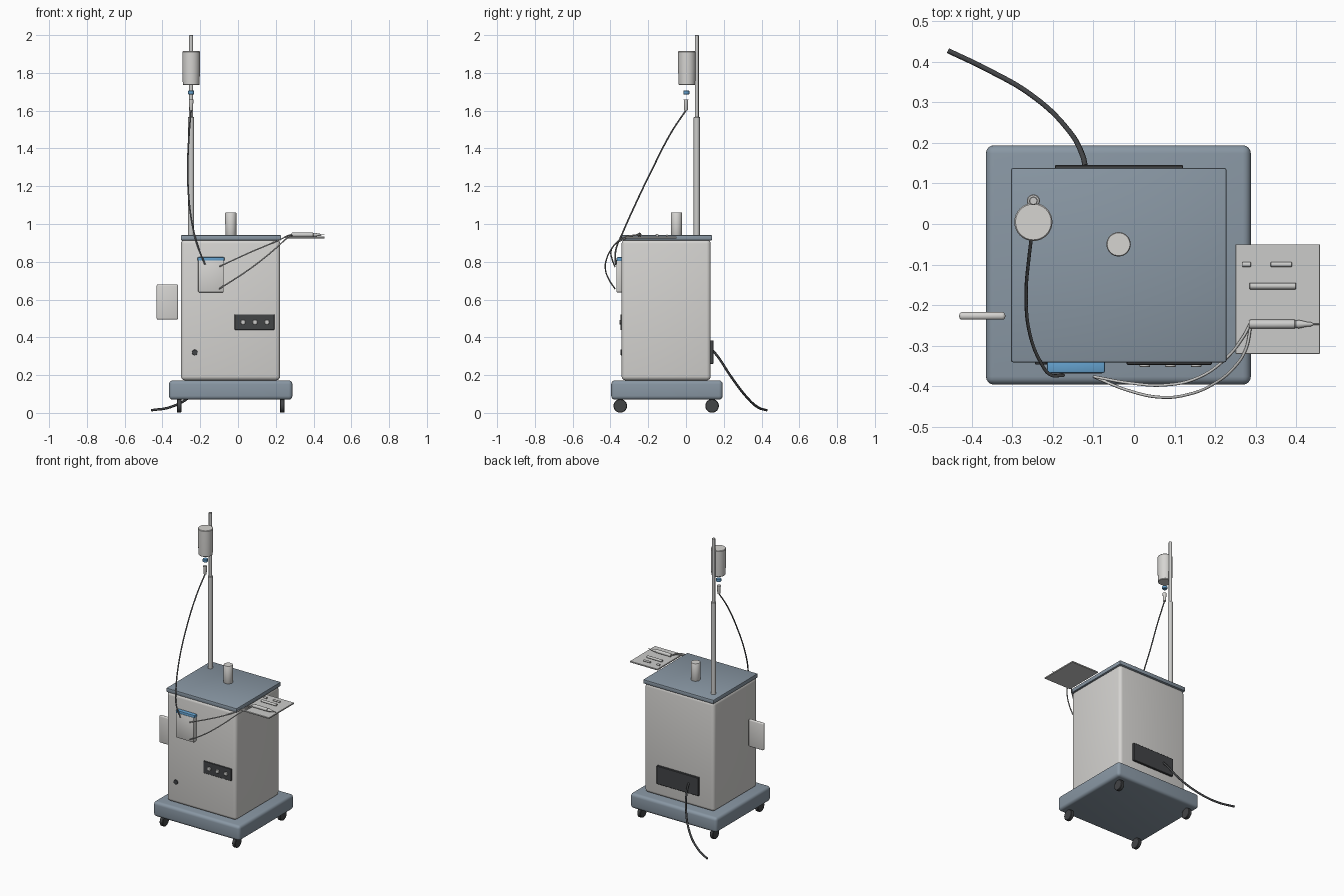
import bpy, bmesh, math
from mathutils import Vector, Matrix

if "Cube" in bpy.data.objects:
    bpy.data.objects.remove(bpy.data.objects["Cube"])


def material(name, rgb):
    m = bpy.data.materials.new(name)
    m.diffuse_color = (*rgb, 1)
    m.use_nodes = True
    m.node_tree.nodes["Principled BSDF"].inputs["Base Color"].default_value = m.diffuse_color
    return m


IVORY = material("warm_light_grey", (0.67, 0.66, 0.64))
SLATE = material("slate_blue_grey", (0.25, 0.31, 0.37))
BLUE = material("clear_blue", (0.13, 0.36, 0.62))
DARK = material("charcoal", (0.055, 0.058, 0.062))
STEEL = material("steel", (0.60, 0.60, 0.59))
GREY = material("line_grey", (0.16, 0.165, 0.17))


def finish(bm, name, mat):
    bmesh.ops.recalc_face_normals(bm, faces=bm.faces)
    me = bpy.data.meshes.new(name)
    bm.to_mesh(me)
    bm.free()
    ob = bpy.data.objects.new(name, me)
    bpy.context.collection.objects.link(ob)
    me.materials.append(mat)
    for o in bpy.context.selected_objects:
        o.select_set(False)
    ob.select_set(True)
    bpy.context.view_layer.objects.active = ob
    bpy.ops.object.shade_smooth_by_angle(angle=math.radians(35))
    return ob


def box(name, x, y, z, mat, bevel=0.0, segments=3):
    """Box from (min, max) ranges, optionally with rounded edges."""
    bm = bmesh.new()
    size = Vector((x[1] - x[0], y[1] - y[0], z[1] - z[0]))
    mid = Vector((sum(x) / 2, sum(y) / 2, sum(z) / 2))
    bmesh.ops.create_cube(bm, size=1, matrix=Matrix.Translation(mid) @ Matrix.Diagonal((*size, 1)))
    if bevel:
        bmesh.ops.bevel(bm, geom=bm.edges[:], offset=bevel, segments=segments,
                        profile=0.5, affect='EDGES', clamp_overlap=True)
    return finish(bm, name, mat)


def lathe(name, base, axis, profile, mat, sides=32):
    """Revolve (radius, distance) pairs about an axis starting at base."""
    bm = bmesh.new()
    turn = Vector(axis).to_track_quat('Z', 'Y').to_matrix().to_4x4()
    place = Matrix.Translation(base) @ turn
    rings = []
    for r, h in profile:
        rings.append([bm.verts.new(place @ Vector((r * math.cos(a), r * math.sin(a), h)))
                      for a in (2 * math.pi * i / sides for i in range(sides))])
    for lo, hi in zip(rings, rings[1:]):
        for i in range(sides):
            j = (i + 1) % sides
            bm.faces.new((lo[i], lo[j], hi[j], hi[i]))
    bm.faces.new(rings[0][::-1])
    bm.faces.new(rings[-1])
    return finish(bm, name, mat)


def rod(name, base, axis, radius, length, mat, edge=0.0):
    if edge:
        p = [(radius - edge, 0), (radius, edge), (radius, length - edge), (radius - edge, length)]
    else:
        p = [(radius, 0), (radius, length)]
    return lathe(name, base, axis, p, mat)


def tube(name, points, radius, mat):
    cu = bpy.data.curves.new(name, 'CURVE')
    cu.dimensions = '3D'
    cu.bevel_depth = radius
    cu.bevel_resolution = 2
    cu.resolution_u = 10
    cu.use_fill_caps = True
    sp = cu.splines.new('BEZIER')
    sp.bezier_points.add(len(points) - 1)
    for bp, co in zip(sp.bezier_points, points):
        bp.co = co
        bp.handle_left_type = bp.handle_right_type = 'AUTO'
    ob = bpy.data.objects.new(name, cu)
    bpy.context.collection.objects.link(ob)
    cu.materials.append(mat)
    return ob


X, Y, Z = (1, 0, 0), (0, 1, 0), (0, 0, 1)

# Wheeled base
box("base", (-0.365, 0.288), (-0.396, 0.194), (0.07, 0.172), SLATE, 0.02, 4)
for i, wx in enumerate((-0.312, 0.235)):
    for j, wy in enumerate((-0.348, 0.138)):
        rod(f"caster_wheel_{i}{j}", (wx - 0.012, wy, 0.037), X, 0.036, 0.024, DARK, 0.003)

# Cabinet and worktop
box("cabinet", (-0.302, 0.223), (-0.341, 0.131), (0.172, 0.918), IVORY, 0.022, 4)
box("worktop", (-0.303, 0.228), (-0.341, 0.138), (0.913, 0.941), SLATE, 0.005, 2)

# Front controls
box("control_panel", (-0.018, 0.192), (-0.347, -0.335), (0.439, 0.522), DARK, 0.002, 1)
for i in range(3):
    rod(f"control_knob_{i}", (0.027 + 0.063 * i, -0.345, 0.48), (0, -1, 0), 0.013, 0.008, STEEL, 0.002)
rod("foot_socket", (-0.229, -0.335, 0.32), (0, -1, 0), 0.015, 0.011, DARK, 0.001)

# Collection canister with blue lid
box("canister", (-0.211, -0.076), (-0.369, -0.335), (0.638, 0.808), IVORY, 0.005, 2)
box("canister_lid", (-0.214, -0.072), (-0.367, -0.333), (0.804, 0.824), BLUE, 0.004, 2)

# Side pad holder
box("side_pad", (-0.431, -0.317), (-0.236, -0.217), (0.494, 0.68), IVORY, 0.008, 3)

# Rear panel and power cable
box("rear_panel", (-0.195, 0.121), (0.125, 0.145), (0.26, 0.384), DARK, 0.002, 1)
tube("power_cable", [(-0.12, 0.142, 0.33), (-0.127, 0.17, 0.296), (-0.163, 0.233, 0.2),
                     (-0.256, 0.32, 0.085), (-0.36, 0.38, 0.03), (-0.458, 0.427, 0.014)], 0.0065, DARK)

# Telescopic pole
rod("pole_lower", (-0.248, 0.057, 0.935), Z, 0.016, 0.632, STEEL, 0.002)
rod("pole_upper", (-0.248, 0.057, 1.56), Z, 0.0105, 0.44, STEEL, 0.002)

# Hanging fluid bottle, connector and drip chamber
lathe("fluid_bottle", (-0.248, 0.005, 1.735), Z,
      [(0.041, 0), (0.044, 0.003), (0.047, 0.09), (0.047, 0.176), (0.044, 0.18)], IVORY)
rod("bottle_connector", (-0.248, 0.002, 1.686), Z, 0.016, 0.02, BLUE, 0.002)
lathe("drip_chamber", (-0.248, 0.0, 1.6), Z, [(0.008, 0), (0.0095, 0.004), (0.012, 0.058)], IVORY)

# Fluid line from drip chamber to canister
tube("fluid_line", [(-0.248, 0.0, 1.602), (-0.258, -0.075, 1.49), (-0.266, -0.18, 1.288),
                    (-0.257, -0.27, 1.1), (-0.232, -0.337, 0.95), (-0.207, -0.371, 0.865),
                    (-0.174, -0.373, 0.785)], 0.0042, GREY)

# Cup on worktop
lathe("cup", (-0.038, -0.05, 0.938), Z, [(0.027, 0), (0.029, 0.004), (0.03, 0.119), (0.028, 0.122)], IVORY)

# Instrument tray
box("instrument_tray", (0.25, 0.458), (-0.32, -0.05), (0.924, 0.933), STEEL, 0.001, 1)
for i, (x0, x1, y, r) in enumerate(((0.267, 0.288, -0.1, 0.006), (0.337, 0.389, -0.1, 0.006),
                                    (0.285, 0.399, -0.153, 0.008))):
    rod(f"instrument_{i}", (x0, y, 0.932 + r), X, r, x1 - x0, STEEL, 0.001)
lathe("handpiece", (0.284, -0.247, 0.943), X,
      [(0.009, 0), (0.011, 0.003), (0.011, 0.112), (0.0085, 0.115), (0.0105, 0.122), (0.006, 0.142),
       (0.006, 0.15), (0.002, 0.158), (0.0015, 0.174)], STEEL)

# Two hoses from handpiece to canister
tube("upper_hose", [(0.286, -0.247, 0.943), (0.268, -0.28, 0.94), (0.224, -0.334, 0.918),
                    (0.155, -0.38, 0.888), (0.076, -0.397, 0.855), (-0.01, -0.392, 0.816),
                    (-0.1, -0.376, 0.774)], 0.0036, STEEL)
tube("lower_hose", [(0.288, -0.25, 0.94), (0.275, -0.31, 0.935), (0.25, -0.35, 0.917),
                    (0.195, -0.395, 0.867), (0.13, -0.421, 0.813), (0.065, -0.427, 0.764),
                    (-0.015, -0.41, 0.71), (-0.1, -0.376, 0.657)], 0.0036, STEEL)
